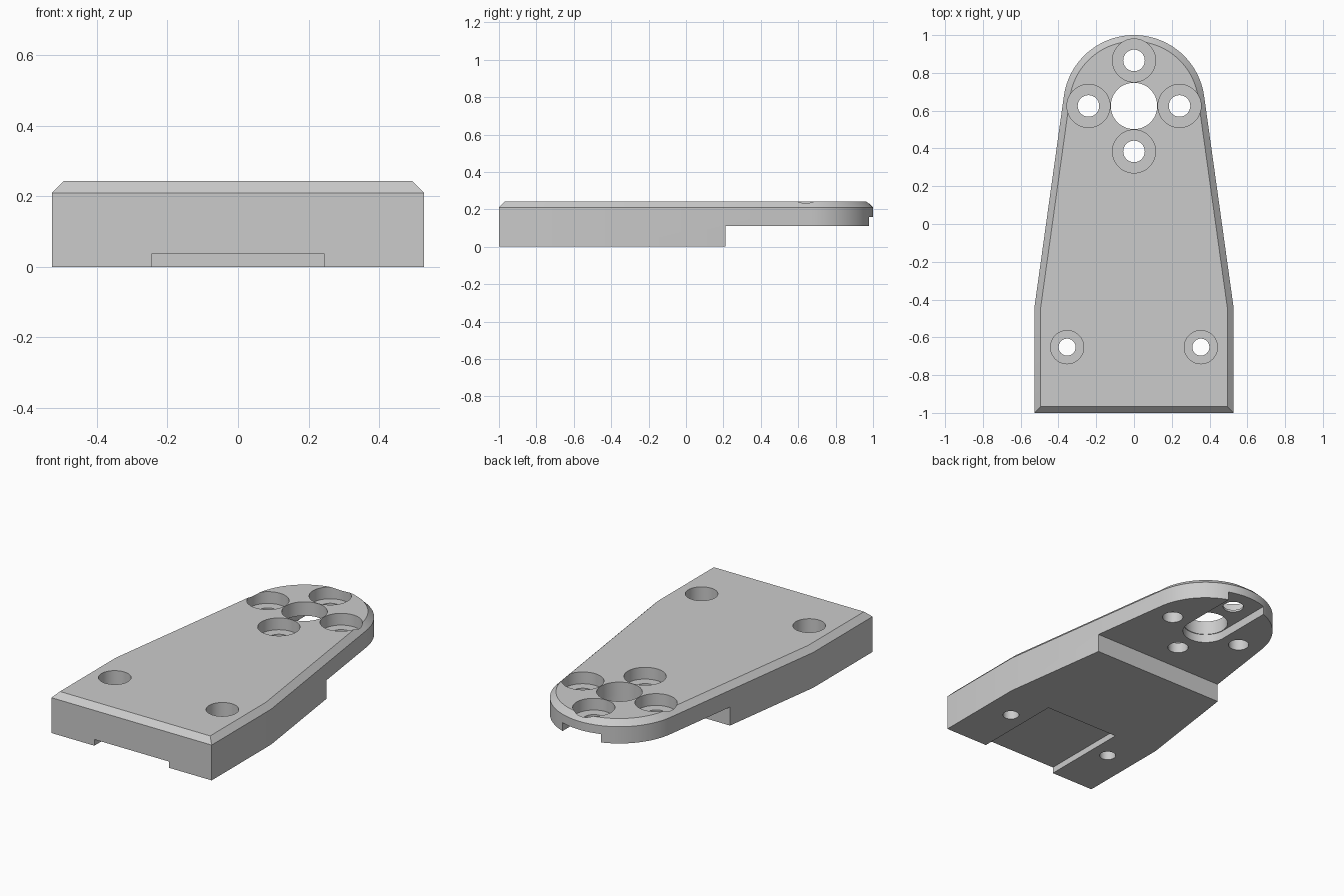
import bpy, bmesh
from math import sin, cos, pi, sqrt, acos, atan2

if "Cube" in bpy.data.objects:
    bpy.data.objects.remove(bpy.data.objects["Cube"])

HALF_W, SHOULDER_Y, TIP_Y, TIP_R = 0.527, -0.44, 0.625, 0.375
HEIGHT, CHAMFER = 0.243, 0.033

# Angle of the tapered side, tangent to the round tip
dy = TIP_Y - SHOULDER_Y
SLOPE = acos(TIP_R / sqrt(HALF_W**2 + dy**2)) - atan2(dy, HALF_W)


def outline(d):
    """Plate outline moved inwards by d."""
    x, r = HALF_W - d, TIP_R - d
    y = TIP_Y + (r - x * cos(SLOPE)) / sin(SLOPE)
    n = 48
    arc = [SLOPE + (pi - 2 * SLOPE) * i / n for i in range(n + 1)]
    return ([(-x, y), (-x, -1 + d), (x, -1 + d), (x, y)]
            + [(r * cos(a), TIP_Y + r * sin(a)) for a in arc])


def loft(name, layers):
    """Solid through matching outlines, given as (points, z)."""
    bm = bmesh.new()
    rings = [[bm.verts.new((x, y, z)) for x, y in pts] for pts, z in layers]
    bm.faces.new(rings[0][::-1])
    bm.faces.new(rings[-1])
    n = len(rings[0])
    for lo, hi in zip(rings, rings[1:]):
        for i in range(n):
            j = (i + 1) % n
            bm.faces.new((lo[i], lo[j], hi[j], hi[i]))
    bmesh.ops.recalc_face_normals(bm, faces=bm.faces)
    mesh = bpy.data.meshes.new(name)
    bm.to_mesh(mesh)
    bm.free()
    ob = bpy.data.objects.new(name, mesh)
    bpy.context.collection.objects.link(ob)
    return ob


def circle(x, y, r, n=48):
    return [(x + r * cos(2 * pi * i / n), y + r * sin(2 * pi * i / n)) for i in range(n)]


def box(x, y0, y1):
    return [(-x, y0), (x, y0), (x, y1), (-x, y1)]


# Chamfered plate
plate = loft("mounting_plate", [(outline(0), 0), (outline(0), HEIGHT - CHAMFER),
                                (outline(CHAMFER), HEIGHT)])
bpy.context.view_layer.objects.active = plate
plate.select_set(True)


def cut(pts, z0, z1):
    cutter = loft("cutter", [(pts, z0), (pts, z1)])
    cutter.hide_render = True
    mod = plate.modifiers.new("cut", 'BOOLEAN')
    mod.operation, mod.solver, mod.object = 'DIFFERENCE', 'EXACT', cutter
    bpy.ops.object.modifier_apply(modifier=mod.name)
    bpy.data.objects.remove(cutter)


def counterbore(x, y, r, big_r, floor):
    cut(circle(x, y, r), -0.1, 0.4)
    cut(circle(x, y, big_r), floor, 0.4)


# Underside: raised tip, shallow front recess, round-ended tip slot
cut(box(0.8, 0.21, 1.2), -0.1, 0.11)
cut(box(0.245, -1.2, -0.455), -0.1, 0.037)
W = 0.127
slot = [(W, 1.2), (-W, 1.2)] + [(W * cos(pi + pi * i / 24), TIP_Y + W * sin(pi + pi * i / 24))
                                for i in range(25)]
cut(slot, 0.05, 0.16)

# Centre hole with four screw holes around it
cut(circle(0, TIP_Y, 0.123), -0.1, 0.4)
for k in range(4):
    a = k * pi / 2
    counterbore(0.241 * cos(a), TIP_Y + 0.241 * sin(a), 0.057, 0.114, 0.173)

# Two base screw holes
for side in (-1, 1):
    counterbore(side * 0.354, -0.652, 0.045, 0.088, 0.12)

bpy.ops.object.shade_smooth_by_angle(angle=pi / 9)
